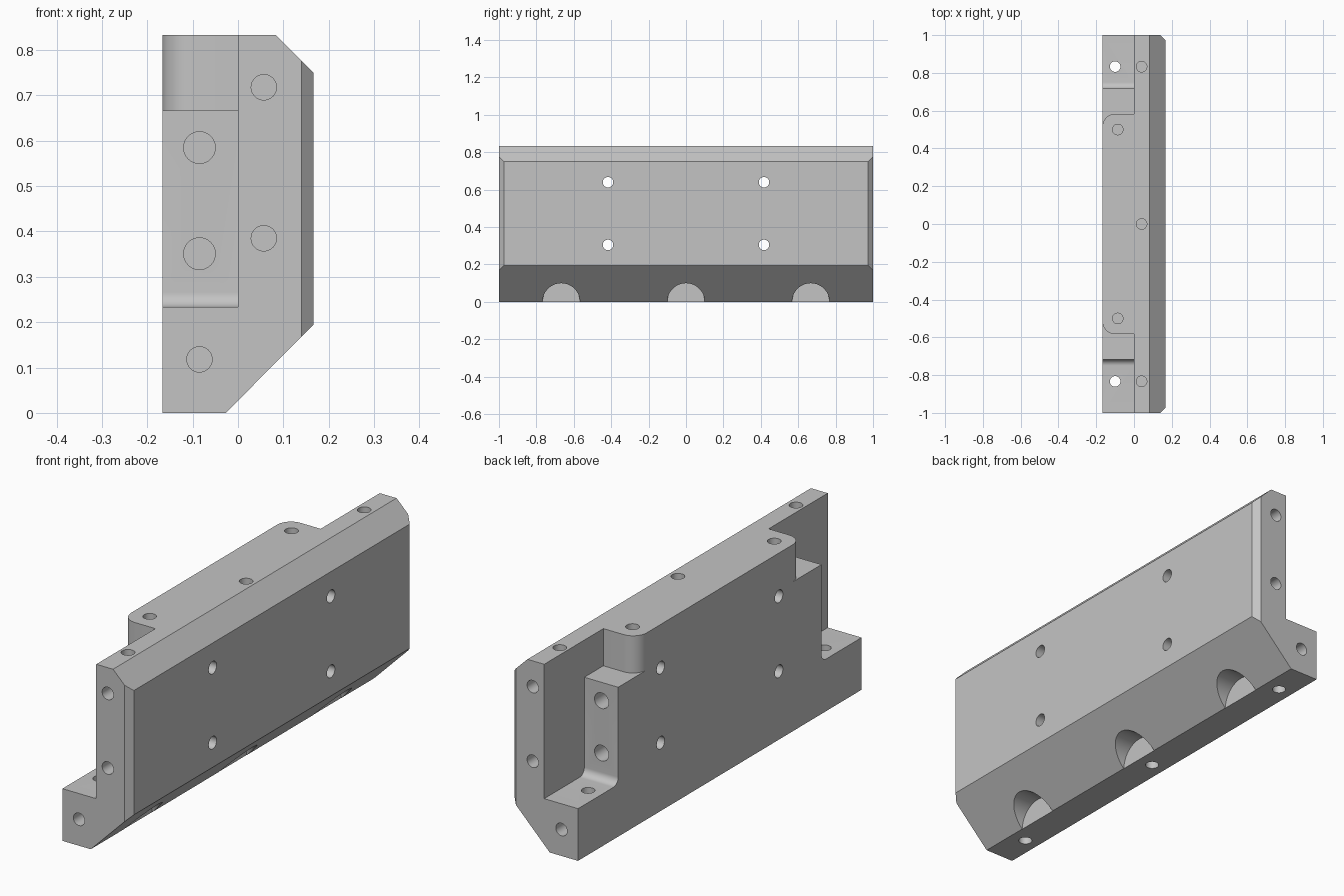
import bpy, bmesh, math
from mathutils import Vector, Matrix

cube = bpy.data.objects.get("Cube")
if cube:
    bpy.data.objects.remove(cube, do_unlink=True)

grey = bpy.data.materials.new("plain grey")
grey.use_nodes = True
color = (0.55, 0.55, 0.55, 1)
grey.diffuse_color = color
grey.node_tree.nodes["Principled BSDF"].inputs["Base Color"].default_value = color


def finish(name, bm):
    bmesh.ops.recalc_face_normals(bm, faces=bm.faces[:])
    mesh = bpy.data.meshes.new(name)
    bm.to_mesh(mesh)
    bm.free()
    mesh.materials.append(grey)
    obj = bpy.data.objects.new(name, mesh)
    bpy.context.collection.objects.link(obj)
    return obj


def prism(points, offset):
    """Extrude a flat outline of 3D points along an offset."""
    bm = bmesh.new()
    face = bm.faces.new([bm.verts.new(p) for p in points])
    out = bmesh.ops.extrude_face_region(bm, geom=[face])
    verts = [v for v in out["geom"] if isinstance(v, bmesh.types.BMVert)]
    bmesh.ops.translate(bm, verts=verts, vec=offset)
    return bm


def arc(cx, cy, r, start, end, steps=10):
    angles = [math.radians(start + (end - start) * i / steps) for i in range(steps + 1)]
    return [(cx + r * math.cos(a), cy + r * math.sin(a)) for a in angles]


# Main block: chamfered profile along y
W, H = 0.167, 0.833
profile = [(-W, 0), (-0.027, 0), (W, 0.195), (W, 0.75), (0.083, H), (-W, H)]
bm = prism([(x, -1, z) for x, z in profile], (0, 2, 0))
# Chamfer the two upright end edges
for s in (-1, 1):
    cut = bmesh.ops.bisect_plane(bm, geom=bm.verts[:] + bm.edges[:] + bm.faces[:],
                                 plane_co=(0.14, s, 0), plane_no=(1, s, 0), clear_outer=True)
    rim = [e for e in cut["geom_cut"] if isinstance(e, bmesh.types.BMEdge)]
    bmesh.ops.holes_fill(bm, edges=rim)
block = finish("mounting_block", bm)


def carve(bm):
    cutter = finish("cutter", bm)
    cutter.hide_render = True
    mod = block.modifiers.new("carve", "BOOLEAN")
    mod.operation = "DIFFERENCE"
    mod.solver = "EXACT"
    mod.object = cutter
    bpy.context.view_layer.objects.active = block
    bpy.ops.object.modifier_apply(modifier=mod.name)
    bpy.data.objects.remove(cutter, do_unlink=True)


def hole(mouth, direction, depth, r, segments=32):
    """Drill from a mouth point inward along a direction."""
    d = Vector(direction)
    start = Vector(mouth) - d * 0.05
    length = depth + 0.05
    bm = bmesh.new()
    matrix = Matrix.Translation(start + d * length / 2) @ d.to_track_quat("Z", "Y").to_matrix().to_4x4()
    bmesh.ops.create_cone(bm, cap_ends=True, segments=segments, radius1=r, radius2=r,
                          depth=length, matrix=matrix)
    carve(bm)


# Stepped end notches: filleted ledge, then a rounded upper shoulder
for s in (-1, 1):
    ledge = [(1.1, 1), (1.1, 0.233)] + arc(0.75, 0.266, 0.033, 270, 180) + [(0.717, 1)]
    carve(prism([(-0.3, s * y, z) for y, z in ledge], (0.3, 0, 0)))
    shoulder = [(-0.3, 1.1), (0, 1.1), (0, 0.583)] + arc(-0.1, 0.516, 0.067, 90, 180) + [(-0.3, 0.516)]
    carve(prism([(x, s * y, 0.667) for x, y in shoulder], (0, 0, 0.4)))

R, DEPTH = 0.028, 0.12
# Holes in both ends and through the ledges
for s in (-1, 1):
    inward = (0, -s, 0)
    for x, z in ((-0.085, 0.118), (0.057, 0.385), (0.057, 0.718)):
        hole((x, s, z), inward, DEPTH, R)
    for z in (0.351, 0.585):
        hole((-0.085, s * 0.717, z), inward, DEPTH, 0.035)
    hole((-0.1, s * 0.833, 0.233), (0, 0, -1), 0.3, R)
    hole((-0.086, s * 0.5, H), (0, 0, -1), DEPTH, R)
    # Cross holes through the thickness
    for z in (0.305, 0.64):
        hole((W, s * 0.417, z), (-1, 0, 0), 0.4, R)

# Holes along the top edge and the middle of the underside
for y in (-0.833, 0, 0.833):
    hole((0.04, y, H), (0, 0, -1), DEPTH, R)
hole((-0.1, 0, 0), (0, 0, 1), DEPTH, R)

# Arched pockets in the lower slope
for y in (-0.667, 0, 0.667):
    hole((0.15, y, 0), (-1, 0, 0), 0.178, 0.1, 48)

bpy.ops.object.select_all(action="DESELECT")
block.select_set(True)
bpy.context.view_layer.objects.active = block
bpy.ops.object.shade_smooth_by_angle(angle=math.radians(25))
